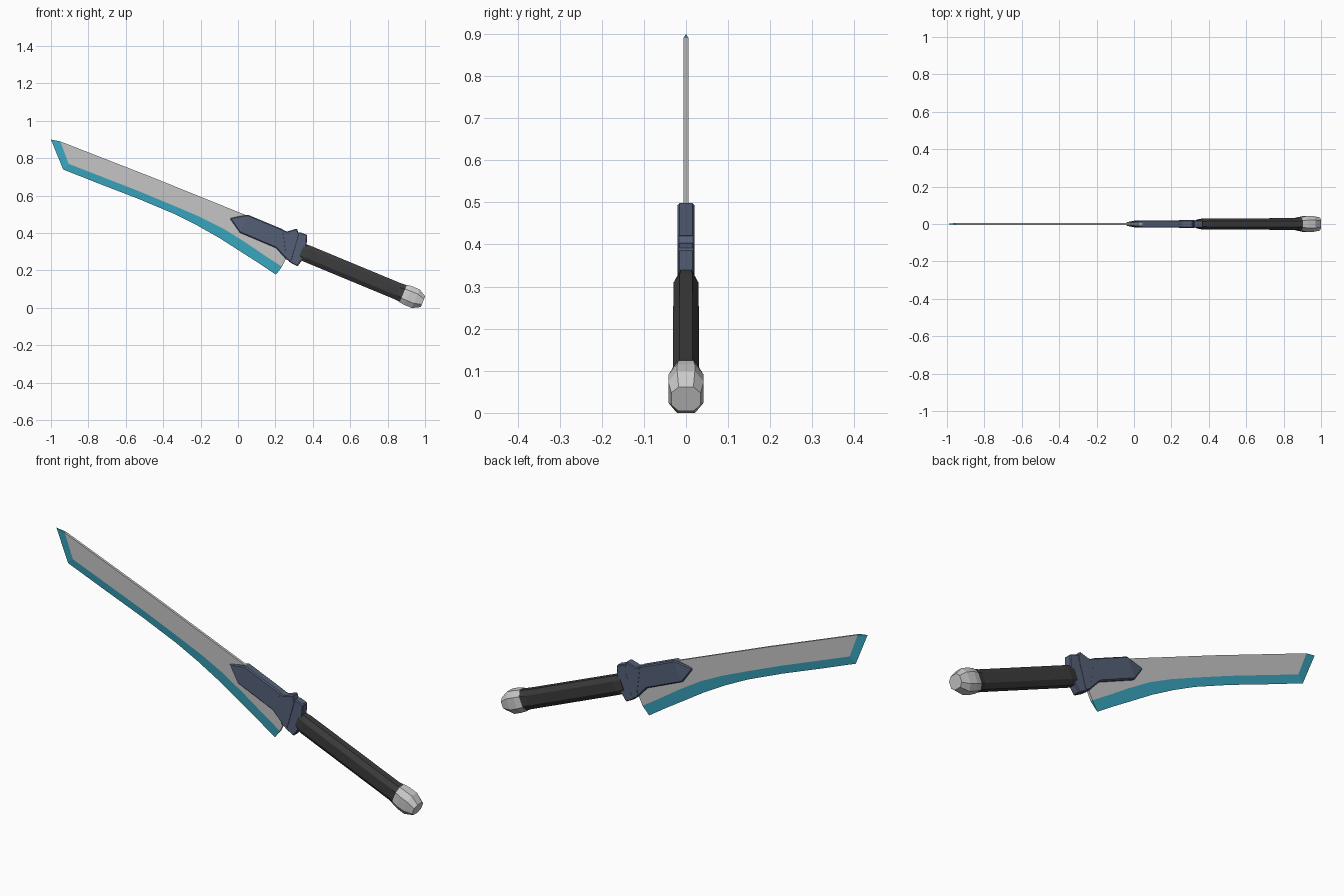
import bpy, bmesh
from mathutils import Vector

if "Cube" in bpy.data.objects:
    bpy.data.objects.remove(bpy.data.objects["Cube"])


def material(name, rgb):
    m = bpy.data.materials.new(name)
    m.diffuse_color = (*rgb, 1)
    m.use_nodes = True
    m.node_tree.nodes["Principled BSDF"].inputs["Base Color"].default_value = m.diffuse_color
    return m


STEEL = material("blade grey", (0.56, 0.56, 0.56))
CYAN = material("edge cyan", (0.045, 0.41, 0.56))
NAVY = material("guard slate blue", (0.09, 0.115, 0.185))
BLACK = material("grip black", (0.045, 0.045, 0.045))
SILVER = material("pommel silver", (0.6, 0.6, 0.6))


def finish(name, bm, mats, bevel=0):
    bmesh.ops.recalc_face_normals(bm, faces=bm.faces)
    me = bpy.data.meshes.new(name)
    bm.to_mesh(me)
    bm.free()
    for m in mats:
        me.materials.append(m)
    ob = bpy.data.objects.new(name, me)
    bpy.context.collection.objects.link(ob)
    if bevel:
        b = ob.modifiers.new("chamfer", 'BEVEL')
        b.width, b.segments, b.limit_method = bevel, 1, 'ANGLE'
        b.angle_limit = 0.6
    return ob


def plate(name, outline, half, mat, bevel, tip=None):
    """Front-view outline with thickness; tip = thinner half thickness at point 0."""
    bm = bmesh.new()
    n = len(outline)
    sides = []
    for sgn in (-1, 1):
        vs = [bm.verts.new((x, sgn * (tip if tip and i == 0 else half), z))
              for i, (x, z) in enumerate(outline)]
        if tip:
            bm.faces.new((vs[-1], vs[0], vs[1]))
            bm.faces.new(vs[1:])
        else:
            bm.faces.new(vs)
        sides.append(vs)
    a, b = sides
    for i in range(n):
        j = (i + 1) % n
        bm.faces.new((a[i], a[j], b[j], b[i]))
    return finish(name, bm, [mat], bevel)


# Blade: grey flat core plus a cyan ground edge tapering to a line
inner = [(-0.95, 0.89), (-0.905, 0.77), (-0.72, 0.698), (-0.52, 0.62), (-0.34, 0.545),
         (-0.20, 0.485), (-0.08, 0.425), (0.04, 0.35), (0.14, 0.282), (0.235, 0.22)]
edge = [(-1.0, 0.90), (-0.935, 0.74), (-0.74, 0.663), (-0.53, 0.582), (-0.34, 0.502),
        (-0.22, 0.442), (-0.10, 0.374), (0.02, 0.297), (0.11, 0.24), (0.203, 0.178)]
spine = [(0.26, 0.27), (0.27, 0.40), (0.04, 0.497), (-0.45, 0.695)]
T = 0.006
bm = bmesh.new()
rim = [bm.verts.new((x, 0, z)) for x, z in edge]
k = len(inner)
loops = []
for y in (-T, T):
    vs = [bm.verts.new((x, y, z)) for x, z in inner + spine]
    bm.faces.new(vs)
    for i in range(k - 1):
        bm.faces.new((vs[i], vs[i + 1], rim[i + 1], rim[i])).material_index = 1
    loops.append(vs)
a, b = loops
for i in range(k - 1, len(a)):
    j = (i + 1) % len(a)
    bm.faces.new((a[i], a[j], b[j], b[i]))
for i in (0, k - 1):
    bm.faces.new((a[i], b[i], rim[i])).material_index = 1
finish("blade", bm, [STEEL, CYAN])

# Guard: pointed clasp over the blade, then two collar bands
plate("guard_clasp", [(-0.045, 0.48), (0.053, 0.498), (0.235, 0.422), (0.285, 0.39),
                      (0.275, 0.265), (0.25, 0.268), (0.203, 0.32), (0.01, 0.402)],
      0.02, NAVY, 0.005, tip=0.0085)
plate("guard_flange", [(0.235, 0.42), (0.262, 0.408), (0.315, 0.424), (0.327, 0.39),
                       (0.285, 0.245), (0.252, 0.262), (0.25, 0.30)],
      0.0205, NAVY, 0.004)
plate("guard_collar", [(0.318, 0.40), (0.33, 0.405), (0.37, 0.39), (0.367, 0.34), (0.352, 0.268),
                       (0.318, 0.222), (0.27, 0.248)], 0.0195, NAVY, 0.004)

# Handle: octagonal sections swept along the tilted grip axis
ORIGIN = Vector((0.357, 0, 0.295))
ALONG = Vector((0.924, 0, -0.383))
UP = Vector((0.383, 0, 0.924))
SIDE = Vector((0, 1, 0))
OCT = [(1, .5), (.5, 1), (-.5, 1), (-1, .5), (-1, -.5), (-.5, -1), (.5, -1), (1, -.5)]


def sweep(name, sections, mat):
    bm = bmesh.new()
    rings = [[bm.verts.new(ORIGIN + ALONG * s + UP * (h * p) + SIDE * (w * q))
              for p, q in OCT] for s, h, w in sections]
    for r, t in zip(rings, rings[1:]):
        for i in range(8):
            j = (i + 1) % 8
            bm.faces.new((r[i], r[j], t[j], t[i]))
    bm.faces.new(rings[0])
    bm.faces.new(rings[-1])
    return finish(name, bm, [mat])


sweep("grip", [(-0.02, 0.044, 0.022), (0.02, 0.046, 0.03), (0.54, 0.046, 0.031),
               (0.585, 0.05, 0.037)], BLACK)
sweep("pommel", [(0.57, 0.051, 0.036), (0.60, 0.054, 0.042), (0.642, 0.054, 0.042),
                 (0.684, 0.031, 0.035)], SILVER)
